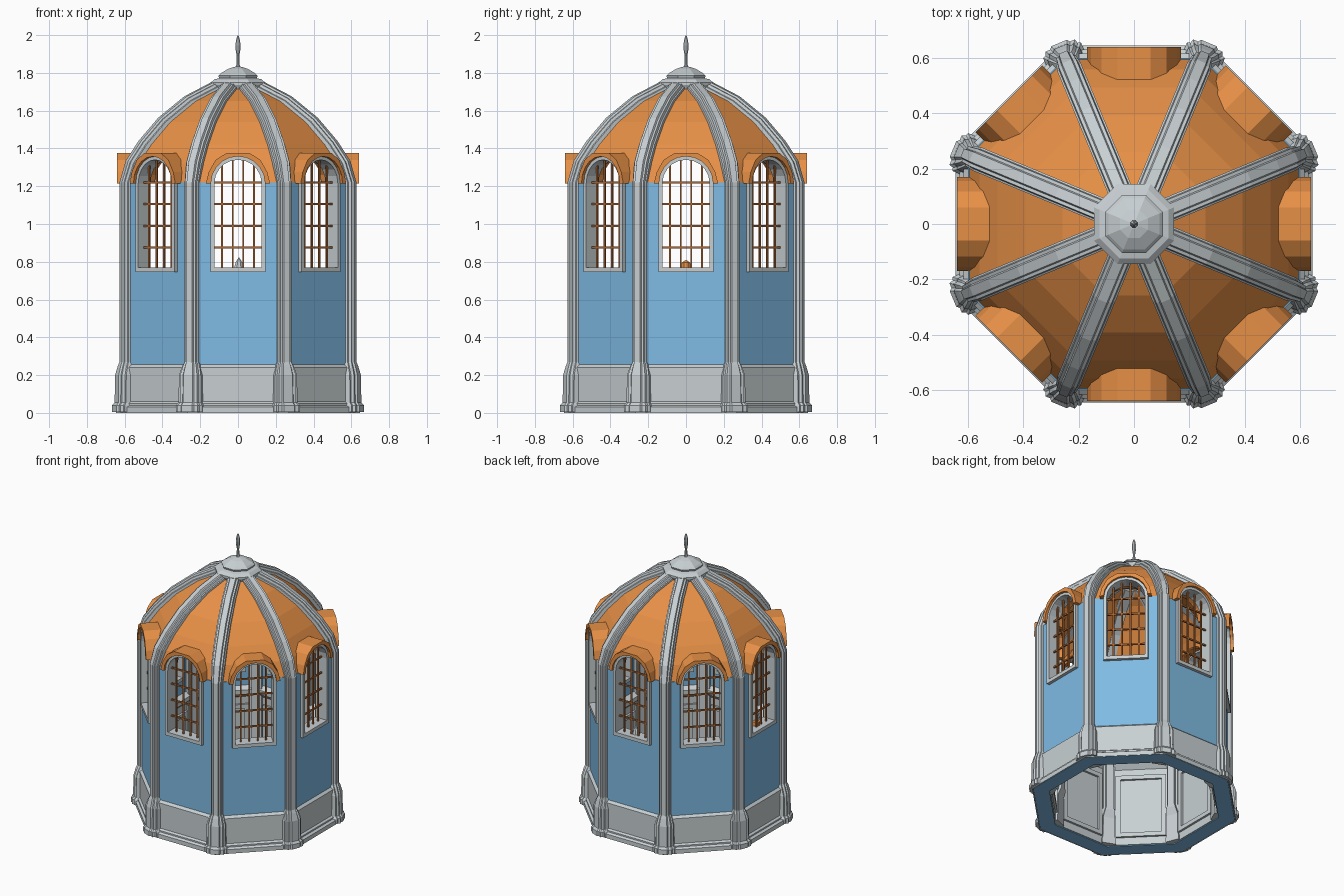
import bpy, bmesh, math
from mathutils import Vector

cube = bpy.data.objects.get("Cube")
if cube:
    bpy.data.objects.remove(cube, do_unlink=True)


def material(name, rgb):
    m = bpy.data.materials.new(name)
    m.use_nodes = True
    m.diffuse_color = (*rgb, 1)
    m.node_tree.nodes["Principled BSDF"].inputs["Base Color"].default_value = (*rgb, 1)
    return m


STONE = material("pale stone", (0.58, 0.63, 0.65))
BLUE = material("blue plaster", (0.215, 0.50, 0.78))
ORANGE = material("orange roof", (0.80, 0.28, 0.062))
RUST = material("rusty iron", (0.42, 0.14, 0.035))

STEP = math.pi / 4
COS = math.cos(STEP / 2)


def skin(name, rings, mat, loop=False):
    """Join rings of points into one closed mesh; cap the ends unless looped."""
    bm = bmesh.new()
    vs = [[bm.verts.new(p) for p in r] for r in rings]
    n = len(rings[0])
    for k in range(len(vs) if loop else len(vs) - 1):
        a, b = vs[k], vs[(k + 1) % len(vs)]
        for j in range(n):
            i = (j + 1) % n
            bm.faces.new((a[j], a[i], b[i], b[j]))
    if not loop:
        bm.faces.new(vs[0])
        bm.faces.new(vs[-1])
    bmesh.ops.remove_doubles(bm, verts=bm.verts, dist=1e-5)
    bmesh.ops.recalc_face_normals(bm, faces=bm.faces)
    mesh = bpy.data.meshes.new(name)
    bm.to_mesh(mesh)
    bm.free()
    mesh.materials.append(mat)
    ob = bpy.data.objects.new(name, mesh)
    bpy.context.collection.objects.link(ob)
    return ob


def lathe(name, profile, mat):
    """Spin a closed (radius, z) profile into an octagon with corners between the sides."""
    angles = [(k + 0.5) * STEP for k in range(8)]
    return skin(name, [[(r * math.cos(a), r * math.sin(a), z) for r, z in profile]
                       for a in angles], mat, loop=True)


def flat(profile):
    """Turn distances to the flat side into corner radii."""
    return [(a / COS, z) for a, z in profile]


def at(outline, depth):
    return [Vector((x, -depth, z)) for x, z in outline]


def prism(name, outline, d0, d1, mat):
    return skin(name, [at(outline, d0), at(outline, d1)], mat)


def frame(name, outer, inner, d0, d1, mat):
    return skin(name, [at(outer, d1), at(inner, d1), at(inner, d0), at(outer, d0)], mat, loop=True)


def rect(x, z, hw, hh):
    return [(x - hw, z - hh), (x + hw, z - hh), (x + hw, z + hh), (x - hw, z + hh)]


def around(ob):
    """Repeat a front part on the other seven sides."""
    obs = [ob]
    for k in range(1, 8):
        c = ob.copy()
        c.rotation_euler.z = k * STEP
        bpy.context.collection.objects.link(c)
        obs.append(c)
    return obs


SPRING = 1.215


def arch(r, segs=10):
    return [(r * math.cos(math.pi * k / segs), SPRING + r * math.sin(math.pi * k / segs))
            for k in range(segs + 1)]


def window(r, sill):
    return arch(r) + [(-r, sill), (r, sill)]


# Walls and base
wall = lathe("wall", flat([(0.60, 0.006), (0.60, 1.22), (0.54, 1.22), (0.54, 0.006)]), BLUE)
lathe("underside_ring", flat([(0.535, 0), (0.638, 0), (0.638, 0.005), (0.535, 0.005)]), BLUE)
lathe("base_skirt", flat([(0.645, 0), (0.645, 0.03), (0.63, 0.04), (0.63, 0.05), (0.617, 0.06),
                          (0.617, 0.24), (0.60, 0.255), (0.595, 0.25), (0.595, 0.006),
                          (0.64, 0.006), (0.64, 0)]), STONE)
lathe("inner_wainscot", flat([(0.545, 0.006), (0.53, 0.006), (0.53, 0.57), (0.50, 0.60),
                              (0.50, 0.63), (0.545, 0.65)]), STONE)
around(frame("inner_panel_frame", rect(0, 0.29, 0.165, 0.23), rect(0, 0.29, 0.135, 0.20),
             0.515, 0.532, STONE))

# Dome shell
CURVE = [(0.65, 1.22), (0.61, 1.32), (0.54, 1.42), (0.43, 1.54), (0.285, 1.65), (0.13, 1.725)]
outer = [(r - 0.006, z) for r, z in CURVE]
inner = [(r - 0.045, z - 0.025) for r, z in CURVE]
inner[0] = (0.60, 1.215)
dome = lathe("dome", outer + inner[::-1], ORANGE)

# Window openings through wall and dome
cutters = around(prism("window_cutter", window(0.137, 0.76), 0.42, 0.75, STONE))
for target in (wall, dome):
    bpy.context.view_layer.objects.active = target
    for c in cutters:
        mod = target.modifiers.new("opening", "BOOLEAN")
        mod.operation = "DIFFERENCE"
        mod.solver = "EXACT"
        mod.object = c
        bpy.ops.object.modifier_apply(modifier=mod.name)
for c in cutters:
    bpy.data.objects.remove(c, do_unlink=True)

# Window frames and hoods
around(frame("window_frame", window(0.146, 0.745), window(0.125, 0.77), 0.53, 0.622, STONE))
half = [(0.17, SPRING), (0.155, 1.275), (0.118, 1.34), (0.06, 1.376)]
hood = half + [(-x, z) for x, z in half[::-1]] + arch(0.143)[::-1]
around(prism("window_hood", hood, 0.48, 0.64, ORANGE))

# Window bars
for x in (-0.084, -0.028, 0.028, 0.084):
    top = SPRING + math.sqrt(0.13 ** 2 - x * x)
    around(prism("upright_bar", rect(x, (0.76 + top) / 2, 0.005, (top - 0.76) / 2),
                 0.575, 0.585, RUST))
for k in range(4):
    around(prism("cross_bar", rect(0, 0.875 + 0.115 * k, 0.13, 0.005), 0.573, 0.583, RUST))

# Stepped corner columns running up into the dome ribs
side = [(0.016, 0.022), (0.02, 0.012), (0.03, 0.012), (0.033, -0.003), (0.039, -0.006),
        (0.039, -0.11), (0.025, -0.11), (0.025, -0.13)]
section = side + [(-u, v) for u, v in side[::-1]]
path = [(0.65, z, w, off, deep) for z, w, off, deep in
        [(0.006, 1.9, 0.036, 0.85), (0.04, 1.9, 0.036, 0.85), (0.055, 1.65, 0.024, 0.85),
         (0.2, 1.6, 0.022, 0.85), (0.25, 1.25, 0.008, 1), (0.27, 1, 0, 1)]]
path += [(r, z, 1.15 if k else 1, 0.008 if k else 0, 0.5 if k else 1)
         for k, (r, z) in enumerate(CURVE)]
radial = Vector((math.sin(STEP / 2), -COS, 0))
tangent = Vector((COS, math.sin(STEP / 2), 0))
up = Vector((0, 0, 1))
rings = []
for k, (r, z, w, off, deep) in enumerate(path):
    a, b = path[max(k - 1, 0)], path[min(k + 1, len(path) - 1)]
    d = Vector((b[0] - a[0], b[1] - a[1])).normalized()
    out = radial * d.y - up * d.x
    rings.append([radial * r + up * z + tangent * u * w
                  + out * (v + off if v > -0.01 else v * deep) for u, v in section])
around(skin("column_and_rib", rings, STONE))

# Crown and finial
lathe("crown", [(0, 1.685), (0.115, 1.685), (0.14, 1.705), (0.157, 1.735), (0.157, 1.748),
                (0.135, 1.766), (0.108, 1.772), (0.113, 1.785), (0.10, 1.797), (0.055, 1.822),
                (0.02, 1.832), (0, 1.836)], STONE)
lathe("finial", [(0, 1.82), (0.013, 1.82), (0.009, 1.85), (0.008, 1.89), (0.013, 1.92),
                 (0.015, 1.945), (0.011, 1.975), (0.004, 1.997), (0, 2.0)], STONE)

# Small ornaments on two sills
post = lathe("sill_ornament", [(0, 0.76), (0.03, 0.76), (0.018, 0.80), (0, 0.825)], STONE)
post.location = (0.005, 0.56, 0)
knob = lathe("sill_knob", [(0, 0.76), (0.028, 0.76), (0.024, 0.795), (0, 0.81)], ORANGE)
knob.location = (-0.56, 0, 0)
